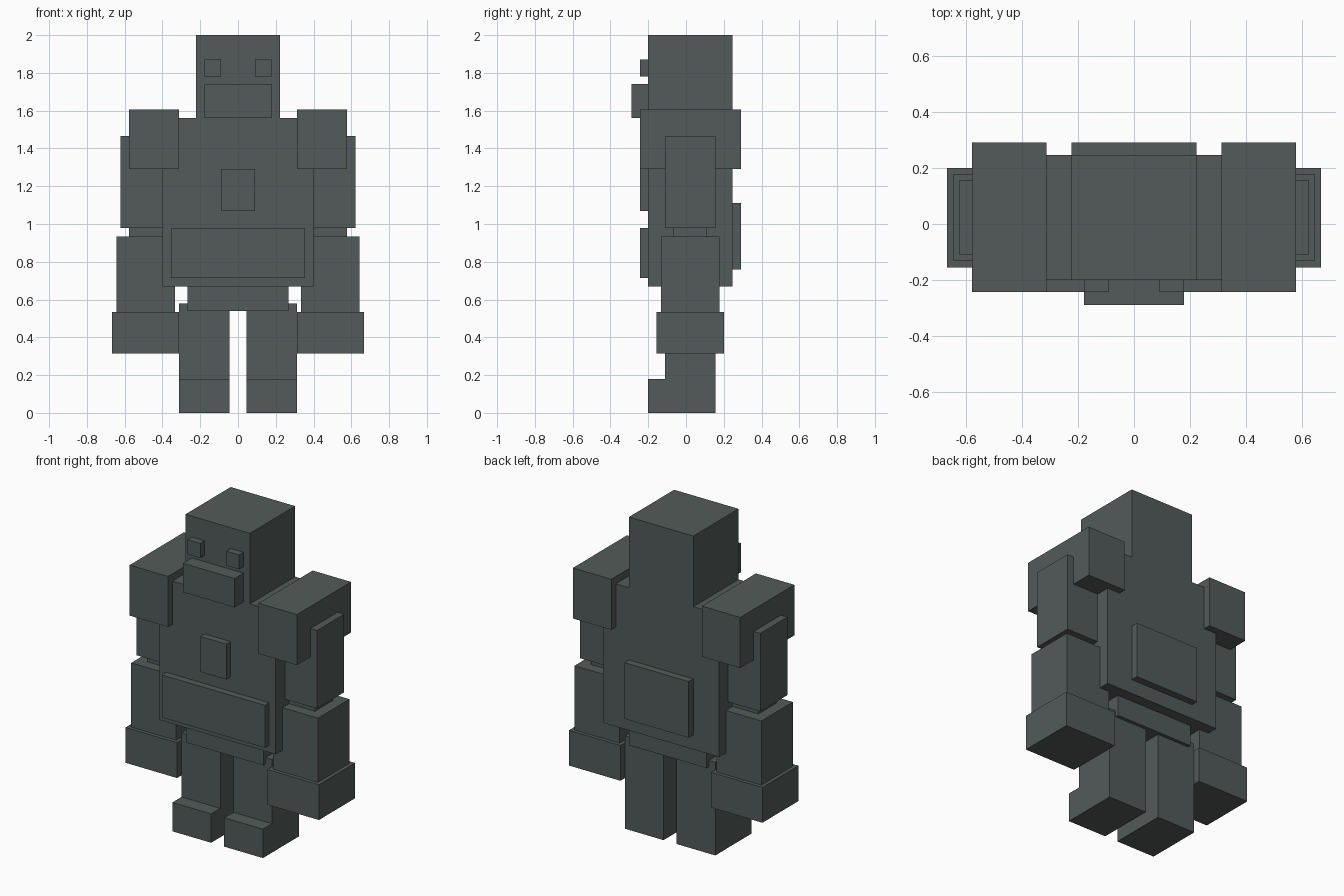
import bpy
import bmesh

cube = bpy.data.objects.get("Cube")
if cube:
    bpy.data.objects.remove(cube, do_unlink=True)

# Single dark stone colour
stone = bpy.data.materials.new("dark_stone")
stone.use_nodes = True
colour = (0.085, 0.104, 0.1, 1)
stone.diffuse_color = colour
stone.node_tree.nodes["Principled BSDF"].inputs["Base Color"].default_value = colour


def block(name, x, y, z):
    """Box spanning the given (low, high) ranges."""
    bm = bmesh.new()
    bmesh.ops.create_cube(bm, size=1)
    for v in bm.verts:
        v.co = [r[0] if c < 0 else r[1] for c, r in zip(v.co, (x, y, z))]
    mesh = bpy.data.meshes.new(name)
    bm.to_mesh(mesh)
    bm.free()
    mesh.materials.append(stone)
    bpy.context.collection.objects.link(bpy.data.objects.new(name, mesh))


def centred(name, half, y, z):
    block(name, (-half, half), y, z)


def pair(name, x, y, z):
    block("left_" + name, x, y, z)
    block("right_" + name, (-x[1], -x[0]), y, z)


FRONT, BACK = -0.2, 0.245
RAISED = (-0.243, FRONT)

# Head and face
centred("head", 0.222, (FRONT, BACK), (1.56, 2))
centred("jaw", 0.178, (-0.288, FRONT), (1.56, 1.74))
pair("eye", (0.09, 0.178), RAISED, (1.78, 1.87))

# Torso with raised plates
centred("torso", 0.4, (FRONT, BACK), (0.67, 1.56))
centred("chest_plate", 0.09, RAISED, (1.07, 1.29))
centred("belly_plate", 0.355, RAISED, (0.715, 0.98))
centred("back_plate", 0.222, (BACK, 0.29), (0.76, 1.11))
centred("pelvis", 0.267, (-0.132, 0.178), (0.54, 0.67))

# Arms
pair("shoulder", (0.312, 0.577), (-0.243, 0.29), (1.29, 1.605))
pair("upper_arm", (0.355, 0.622), (-0.11, 0.157), (0.98, 1.467))
pair("elbow", (0.4, 0.577), (-0.067, 0.111), (0.935, 0.98))
pair("forearm", (0.334, 0.644), (-0.132, 0.178), (0.535, 0.935))
pair("fist", (0.312, 0.667), (-0.155, 0.2), (0.315, 0.535))

# Legs
pair("leg", (0.045, 0.312), (-0.11, 0.157), (0.18, 0.58))
pair("foot", (0.045, 0.312), (FRONT, 0.157), (0, 0.18))
